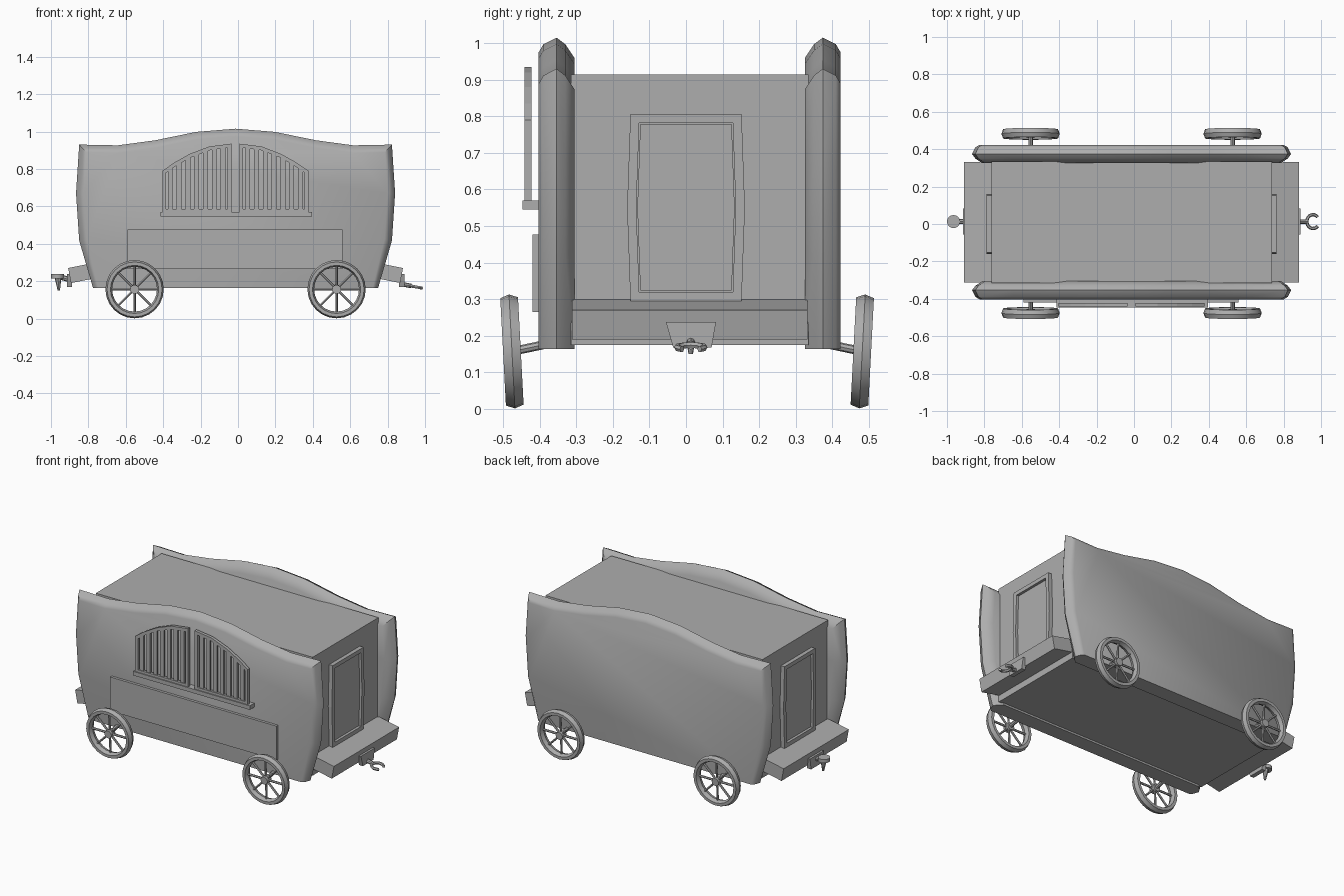
import bpy, bmesh
from math import sin, cos, pi, radians
from mathutils import Vector, Matrix

cube = bpy.data.objects.get("Cube")
if cube:
    bpy.data.objects.remove(cube, do_unlink=True)

grey = bpy.data.materials.new("plain_grey")
grey.use_nodes = True
grey.diffuse_color = (0.42, 0.42, 0.42, 1)
grey.node_tree.nodes["Principled BSDF"].inputs["Base Color"].default_value = grey.diffuse_color

CX, CY = -0.013, 0.01  # middle of the wagon body


def loft(bm, rings, closed=False):
    """Skin a row of equal point loops; cap the ends, or join last to first."""
    loops = [[bm.verts.new(p) for p in ring] for ring in rings]
    n = len(loops[0])
    pairs = list(zip(loops, loops[1:]))
    if closed:
        pairs.append((loops[-1], loops[0]))
    else:
        bm.faces.new(loops[0])
        bm.faces.new(loops[-1])
    for a, b in pairs:
        for i in range(n):
            j = (i + 1) % n
            bm.faces.new((a[i], a[j], b[j], b[i]))


def circle(center, axis, r, n):
    turn = Vector(axis).to_track_quat('Z', 'Y')
    return [Vector(center) + turn @ Vector((r * cos(2 * pi * i / n), r * sin(2 * pi * i / n), 0))
            for i in range(n)]


def rod(bm, p, q, r, r2=None, n=8):
    axis = Vector(q) - Vector(p)
    loft(bm, [circle(p, axis, r, n), circle(q, axis, r if r2 is None else r2, n)])


def finish(name, bm, smooth=True):
    bmesh.ops.recalc_face_normals(bm, faces=bm.faces)
    mesh = bpy.data.meshes.new(name)
    bm.to_mesh(mesh)
    bm.free()
    mesh.materials.append(grey)
    ob = bpy.data.objects.new(name, mesh)
    bpy.context.collection.objects.link(ob)
    if smooth:
        bpy.ops.object.select_all(action='DESELECT')
        ob.select_set(True)
        bpy.context.view_layer.objects.active = ob
        bpy.ops.object.shade_smooth_by_angle(angle=radians(35))
    return ob


def xz(pts, y):
    return [Vector((a, y, b)) for a, b in pts]


def yz(pts, x):
    return [Vector((x, a, b)) for a, b in pts]


def rect(a0, a1, b0, b1):
    return [(a0, b0), (a1, b0), (a1, b1), (a0, b1)]


def inset(pts, d):
    """Move a closed outline inwards by d with mitred corners."""
    n = len(pts)
    area = sum(pts[i - 1][0] * pts[i][1] - pts[i][0] * pts[i - 1][1] for i in range(n))
    sign = 1 if area > 0 else -1
    out = []
    for i in range(n):
        p, a, b = Vector(pts[i]), Vector(pts[i - 1]), Vector(pts[(i + 1) % n])
        e, f = (p - a).normalized(), (b - p).normalized()
        n1, n2 = Vector((-e.y, e.x)) * sign, Vector((-f.y, f.x)) * sign
        out.append(tuple(p + (n1 + n2) * (d / (1 + n1.dot(n2)))))
    return out


def prism(name, place, pts, d0, d1):
    bm = bmesh.new()
    loft(bm, [place(pts, d0), place(pts, d1)])
    return finish(name, bm, False)


def frame(name, place, pts, width, d0, d1):
    bm = bmesh.new()
    inner = inset(pts, width)
    loft(bm, [place(pts, d0), place(pts, d1), place(inner, d1), place(inner, d0)], True)
    return finish(name, bm, False)


# Body box between the side walls
prism("body", xz, rect(CX - 0.75, CX + 0.75, 0.175, 0.915), CY - 0.325, CY + 0.325)

# Curved side walls with rounded rims
half = [(0, 1.015), (0.21, 0.998), (0.43, 0.953), (0.63, 0.926), (0.836, 0.93),
        (0.853, 0.67), (0.836, 0.417), (0.762, 0.165)]
outline = [(CX + x, z) for x, z in half] + [(CX - x, z) for x, z in reversed(half[1:])]
rim = [(0.413, 0.04), (0.4, 0.018), (0.364, 0), (0.34, 0.018), (0.315, 0.055)]
for side, label in ((-1, "front"), (1, "back")):
    bm = bmesh.new()
    rings = []
    for y, d in rim:
        ring = xz(inset(outline, d), CY + side * y)
        for v in ring:
            if v.z < 0.3:
                v.z = 0.163
        rings.append(ring)
    loft(bm, rings)
    finish(label + "_side_wall", bm)

# Lower panel, window sill and barred arched shutters on the front wall
prism("lower_panel", xz, rect(-0.59, 0.56, 0.265, 0.477), -0.42, -0.4)
prism("window_sill", xz, rect(-0.415, 0.395, 0.545, 0.57), -0.447, -0.4)
WX = -0.014
arch = [(0.022, 0.935), (0.14, 0.92), (0.245, 0.88), (0.325, 0.835), (0.39, 0.79)]


def arch_height(u):
    for (a, za), (b, zb) in zip(arch, arch[1:]):
        if u <= b:
            return za + (zb - za) * (u - a) / (b - a)
    return arch[-1][1]


for s, label in ((-1, "right"), (1, "left")):
    pts = [(WX + s * u, z) for u, z in [(0.022, 0.565)] + arch + [(0.39, 0.565)]]
    frame(label + "_shutter_frame", xz, pts, 0.02, -0.441, -0.422)
    bm = bmesh.new()
    for i in range(7):
        u = 0.066 + i * 0.047
        a, b = WX + s * (u - 0.013), WX + s * (u + 0.013)
        bar = [(a, 0.57), (b, 0.57), (b, arch_height(u + 0.013) - 0.008),
               (a, arch_height(u - 0.013) - 0.008)]
        loft(bm, [xz(bar, -0.436), xz(bar, -0.425)])
    finish(label + "_shutter_bars", bm, False)

# Doors and sloping porches at both ends
for s, label in ((-1, "right"), (1, "left")):
    def end(u):
        return CX + s * u
    door = [(-0.152, 0.295), (-0.161, 0.55), (-0.152, 0.807),
            (0.152, 0.807), (0.161, 0.55), (0.152, 0.295)]
    frame(label + "_door_frame", yz, door, 0.025, end(0.74), end(0.775))
    prism(label + "_door", yz, inset(door, 0.028), end(0.74), end(0.762))
    porch = [(end(0.72), 0.305), (end(0.895), 0.27), (end(0.88), 0.19), (end(0.72), 0.222)]
    prism(label + "_porch", xz, porch, CY - 0.322, CY + 0.322)
    plate = [(-0.055, 0.237), (0.082, 0.237), (0.07, 0.168), (-0.035, 0.168)]
    prism(label + "_hitch_plate", yz, plate, end(0.875), end(0.902))

# Open hook on the left end
HY = 0.013
bm = bmesh.new()
rod(bm, (0.87, HY, 0.185), (0.927, HY, 0.174), 0.012)
rings = []
for i in range(17):
    a = radians(40 + i * 17.5)
    rings.append(circle((0.957 + 0.033 * cos(a), HY + 0.037 * sin(a), 0.168 - 0.006 * cos(a)),
                        (-sin(a), cos(a), 0), 0.009, 6))
loft(bm, rings)
finish("hitch_hook", bm)

# Disc and tapered pin on the right end
bm = bmesh.new()
rod(bm, (-0.89, HY, 0.205), (-0.95, HY, 0.222), 0.014)
rod(bm, (-0.965, HY, 0.215), (-0.965, HY, 0.237), 0.035, n=16)
rod(bm, (-0.962, HY, 0.215), (-0.958, HY, 0.15), 0.018, 0.006)
finish("hitch_pin", bm)

# Four leaning spoked wheels with short axles
for x, end_name in ((-0.553, "right"), (0.527, "left")):
    for side, side_name in ((-1, "front"), (1, "back")):
        bm = bmesh.new()
        rings = []
        for i in range(24):
            a = 2 * pi * i / 24
            out = Vector((cos(a), 0, sin(a)))
            rings.append([out * (0.138 + 0.018 * cos(t * pi / 3)) + Vector((0, 0.028 * sin(t * pi / 3), 0))
                          for t in range(6)])
        loft(bm, rings, True)
        for i in range(8):
            a = pi * i / 4
            out = Vector((cos(a), 0, sin(a)))
            rod(bm, out * 0.01, out * 0.13, 0.007, n=6)
        rod(bm, (0, -0.02, 0), (0, 0.02, 0), 0.024, n=12)
        rod(bm, (0, 0, 0), (0, -side * 0.16, 0.025), 0.012)
        lean = Matrix.Rotation(radians(-3 * side), 4, 'X')
        bmesh.ops.transform(bm, verts=bm.verts,
                            matrix=Matrix.Translation((x, CY * 0.3 + side * 0.479, 0.157)) @ lean)
        finish(f"{side_name}_{end_name}_wheel", bm)
